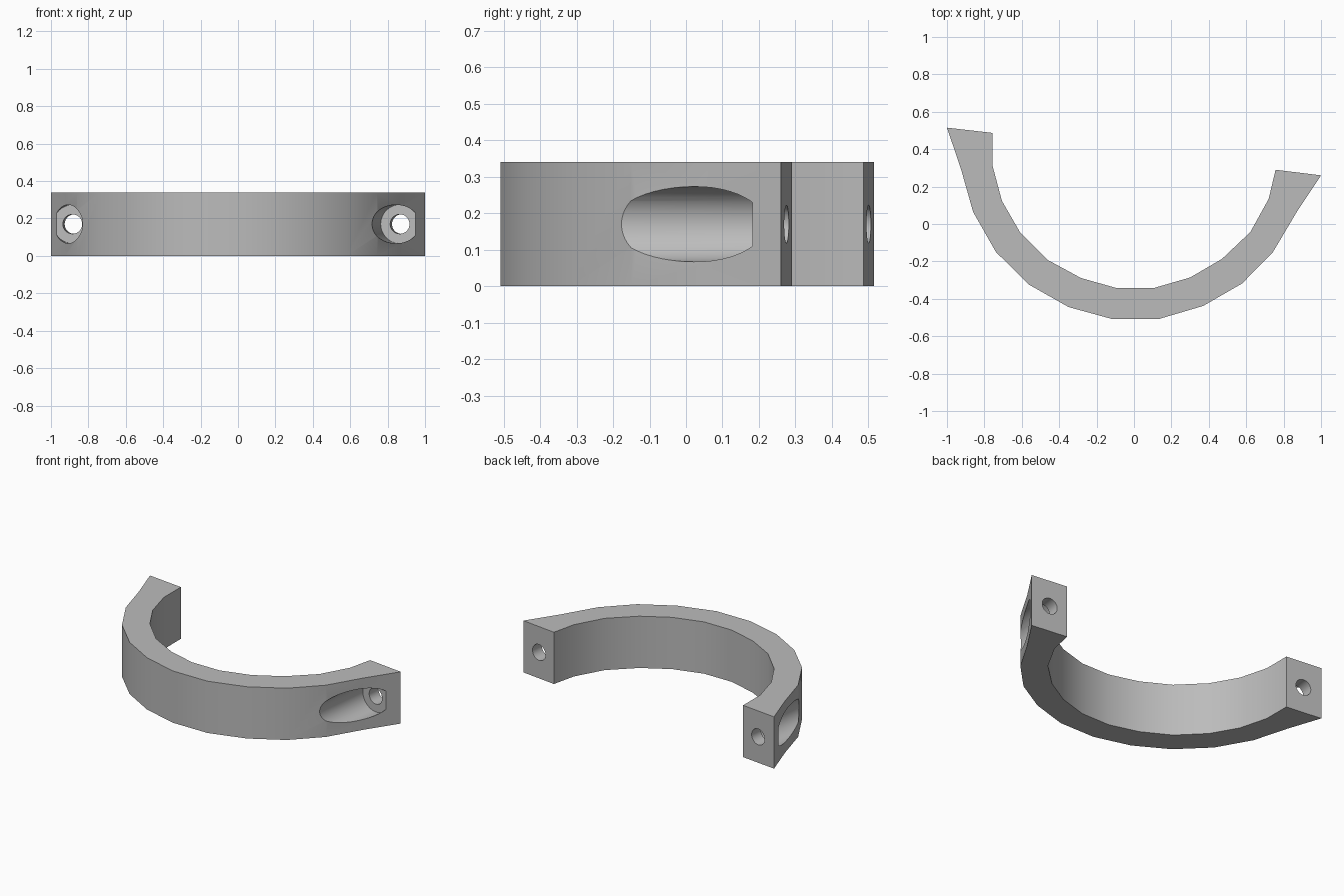
import bpy
import bmesh
from math import radians
from mathutils import Vector

HEIGHT = 0.34
MID = HEIGHT / 2
AXIS = Vector((0.12, 0.99, 0)).normalized()   # direction of both bolt holes

default_cube = bpy.data.objects.get("Cube")
if default_cube:
    bpy.data.objects.remove(default_cube, do_unlink=True)

# Single plain grey material
grey = bpy.data.materials.new("plain grey")
grey.use_nodes = True
color = (0.5, 0.5, 0.5, 1)
grey.diffuse_color = color
grey.node_tree.nodes["Principled BSDF"].inputs["Base Color"].default_value = color


def add_object(name, bm):
    bmesh.ops.recalc_face_normals(bm, faces=bm.faces)
    mesh = bpy.data.meshes.new(name)
    bm.to_mesh(mesh)
    bm.free()
    mesh.materials.append(grey)
    obj = bpy.data.objects.new(name, mesh)
    bpy.context.collection.objects.link(obj)
    return obj


def extrude_profile(name, points, height):
    bm = bmesh.new()
    face = bm.faces.new([bm.verts.new((x, y, 0)) for x, y in points])
    top = bmesh.ops.extrude_face_region(bm, geom=[face])["geom"]
    verts = [v for v in top if isinstance(v, bmesh.types.BMVert)]
    bmesh.ops.translate(bm, verts=verts, vec=(0, 0, height))
    return add_object(name, bm)


def cut_cylinder(target, name, start, end, radius):
    """Subtract a round bore running from start to end."""
    bm = bmesh.new()
    bmesh.ops.create_cone(bm, cap_ends=True, segments=48, radius1=radius,
                          radius2=radius, depth=(end - start).length)
    cutter = add_object(name, bm)
    cutter.location = (start + end) / 2
    cutter.rotation_mode = 'QUATERNION'
    cutter.rotation_quaternion = (end - start).to_track_quat('Z', 'Y')
    cutter.hide_render = True
    bpy.context.view_layer.update()
    modifier = target.modifiers.new(name, 'BOOLEAN')
    modifier.operation = 'DIFFERENCE'
    modifier.solver = 'EXACT'
    modifier.object = cutter
    bpy.context.view_layer.objects.active = target
    bpy.ops.object.modifier_apply(modifier=modifier.name)
    bpy.data.objects.remove(cutter, do_unlink=True)


# Curved clamp band, with thickened ends of unequal length
outer = [(-1, .515), (-.925, .294), (-.86, .064), (-.738, -.15), (-.56, -.325),
         (-.35, -.444), (-.117, -.508), (.133, -.508), (.37, -.438),
         (.578, -.318), (.743, -.15), (.87, .064), (1, .26)]
inner = [(.757, .29), (.72, .134), (.622, -.043), (.47, -.187), (.3, -.286),
         (.107, -.342), (-.095, -.342), (-.283, -.289), (-.46, -.193),
         (-.61, -.043), (-.706, .123), (-.756, .31), (-.756, .487)]
band = extrude_profile("clamp_band", outer + inner, HEIGHT)

# Bolt hole through each end, with a wide head pocket opening in the outer wall
for side, x, y in (("left", .875, .274), ("right", -.875, .5)):
    face_center = Vector((x, y, MID))
    floor = face_center - AXIS * 0.082
    cut_cylinder(band, side + "_head_pocket", floor - AXIS * 0.8, floor, 0.103)
    cut_cylinder(band, side + "_bolt_hole", floor - AXIS * 0.1,
                 face_center + AXIS * 0.1, 0.052)

# Smooth the curved walls and keep the corners crisp
bpy.ops.object.select_all(action='DESELECT')
band.select_set(True)
bpy.context.view_layer.objects.active = band
bpy.ops.object.shade_smooth_by_angle(angle=radians(30))
